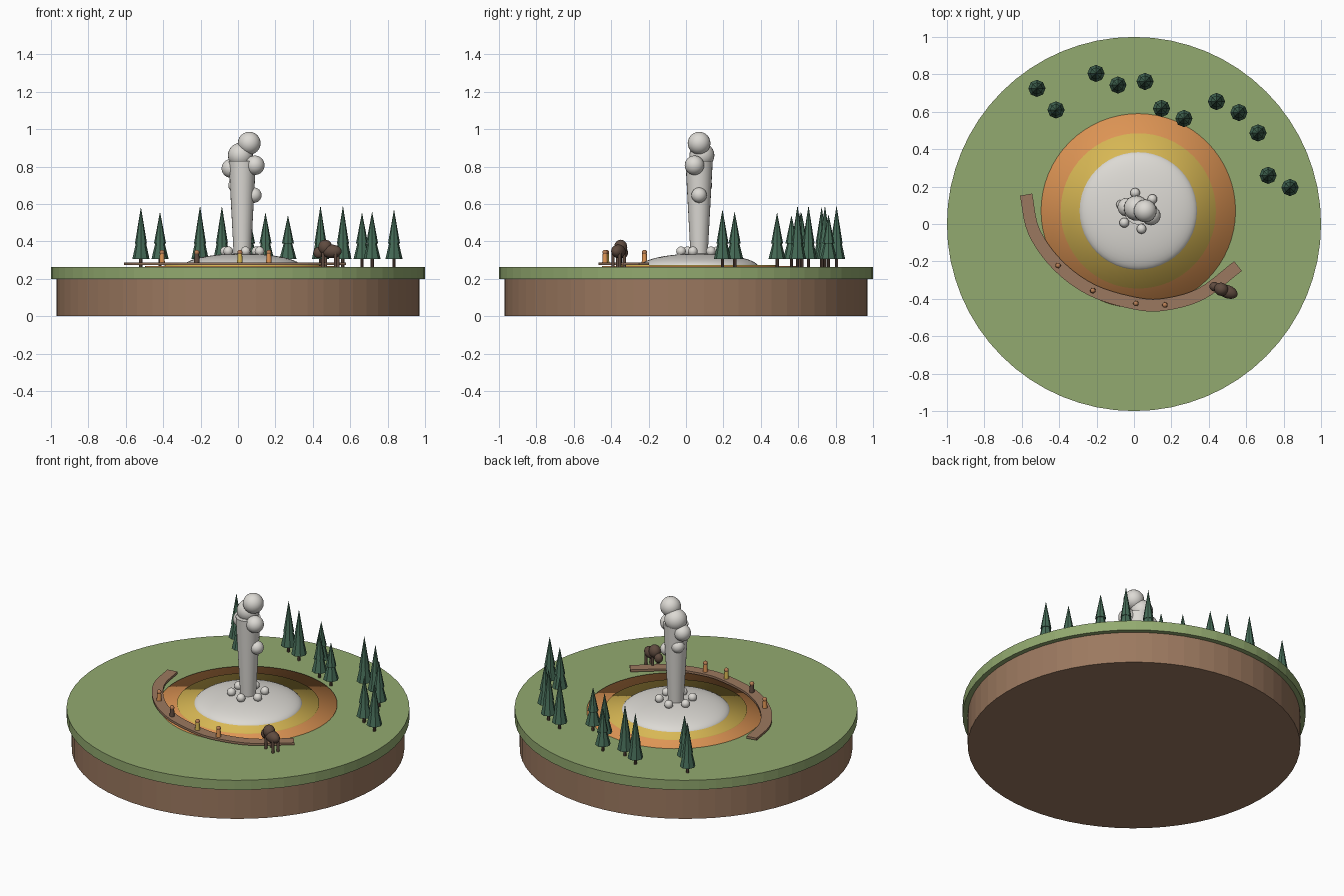
import bpy, bmesh, math
from mathutils import Vector

if "Cube" in bpy.data.objects:
    bpy.data.objects.remove(bpy.data.objects["Cube"], do_unlink=True)


def material(name, rgb):
    m = bpy.data.materials.new(name)
    m.use_nodes = True
    m.diffuse_color = (*rgb, 1)
    m.node_tree.nodes["Principled BSDF"].inputs["Base Color"].default_value = (*rgb, 1)
    return m


grass = material("grass green", (0.29, 0.40, 0.16))
earth = material("earth brown", (0.33, 0.19, 0.115))
white = material("steam white", (0.72, 0.70, 0.66))
yellow = material("mineral yellow", (0.69, 0.48, 0.09))
orange = material("mineral orange", (0.73, 0.30, 0.09))
pine = material("pine green", (0.06, 0.147, 0.095))
dark = material("dark brown", (0.115, 0.07, 0.05))
skin = material("skin tan", (0.48, 0.21, 0.09))


def finish(name, mat, smooth=None):
    ob = bpy.context.object
    ob.name = ob.data.name = name
    ob.data.materials.append(mat)
    if smooth == "all":
        bpy.ops.object.shade_smooth()
    elif smooth == "angle":
        bpy.ops.object.shade_smooth_by_angle(angle=math.radians(40))
    return ob


def cone(name, mat, x, y, z0, z1, r0, r1, sides=64, smooth=None):
    bpy.ops.mesh.primitive_cone_add(vertices=sides, radius1=r0, radius2=r1, depth=z1 - z0,
                                    location=(x, y, (z0 + z1) / 2))
    return finish(name, mat, smooth)


def ball(name, mat, loc, size, turn=0, segments=24):
    scale = size if isinstance(size, tuple) else (size,) * 3
    bpy.ops.mesh.primitive_uv_sphere_add(segments=segments, ring_count=segments // 2, radius=1,
                                         location=loc, scale=scale, rotation=(0, 0, turn))
    return finish(name, mat, "all")


# Round base
GROUND = 0.262
cone("earth_base", earth, 0, 0, 0, 0.2, 0.97, 0.97)
cone("grass_disc", grass, 0, 0, 0.2, GROUND, 1, 1)

# Mineral rings and the dome around the vent
CX, CY = 0.023, 0.07
cone("orange_ring", orange, CX, CY, 0.25, 0.268, 0.52, 0.52, smooth="all")
cone("yellow_ring", yellow, CX, CY, 0.25, 0.273, 0.415, 0.415, smooth="all")
ball("vent_dome", white, (CX, CY, GROUND), (0.318, 0.318, 0.073), segments=48)

# Water column with steam puffs
cone("water_column", white, CX, CY, 0.31, 0.83, 0.045, 0.073, 24, "angle")
for i, (x, y, z, r) in enumerate([
        (0.06, 0.07, 0.925, 0.061), (0.013, 0.085, 0.86, 0.067), (0.09, 0.045, 0.807, 0.052),
        (-0.038, 0.09, 0.79, 0.05), (0.085, 0.07, 0.647, 0.041), (-0.012, 0.1, 0.7, 0.04)]):
    ball(f"steam_puff_{i + 1}", white, (x, y, z), r)
for i in range(6):
    a = math.radians(40 + 60 * i)
    ball(f"base_puff_{i + 1}", white,
         (CX + 0.098 * math.cos(a), CY + 0.098 * math.sin(a), 0.347), 0.026, segments=16)


# Curved boardwalk: a flat strip swept along a smooth path
def spline(points, steps):
    p = [Vector(q) for q in points]
    p = [2 * p[0] - p[1]] + p + [2 * p[-1] - p[-2]]
    out = []
    for a, b, c, d in zip(p, p[1:], p[2:], p[3:]):
        for k in range(steps):
            t = k / steps
            out.append(0.5 * (2 * b + (c - a) * t + (2 * a - 5 * b + 4 * c - d) * t * t
                              + (3 * b - a - 3 * c + d) * t ** 3))
    return out + [p[-2]]


path = spline([(-0.577, 0.157), (-0.535, -0.04), (-0.406, -0.222), (-0.22, -0.356), (0.01, -0.425),
               (0.165, -0.43), (0.36, -0.373), (0.556, -0.225)], 5)
bm = bmesh.new()
rows = []
for i, p in enumerate(path):
    along = (path[min(i + 1, len(path) - 1)] - path[max(i - 1, 0)]).normalized()
    side = Vector((-along.y, along.x)) * 0.033
    rows.append([bm.verts.new((*(p + side * s), z))
                 for s, z in ((1, 0.274), (-1, 0.274), (-1, 0.288), (1, 0.288))])
for a, b in zip(rows, rows[1:]):
    for k in range(4):
        bm.faces.new((a[k], a[(k + 1) % 4], b[(k + 1) % 4], b[k]))
bm.faces.new(rows[0])
bm.faces.new(rows[-1])
bmesh.ops.recalc_face_normals(bm, faces=bm.faces)
mesh = bpy.data.meshes.new("boardwalk")
bm.to_mesh(mesh)
bm.free()
mesh.materials.append(earth)
bpy.context.collection.objects.link(bpy.data.objects.new("boardwalk", mesh))

# Visitors on the boardwalk
for i, (x, y, mat) in enumerate([(-0.406, -0.222, orange), (-0.22, -0.356, dark),
                                 (0.01, -0.425, yellow), (0.165, -0.433, orange)]):
    cone(f"visitor_body_{i + 1}", mat, x, y, 0.286, 0.334, 0.015, 0.012, 12, "angle")
    ball(f"visitor_head_{i + 1}", skin, (x, y, 0.341), 0.014, segments=12)

# Conifers: x, y and the height of the tip
for i, (x, y, top) in enumerate([
        (-0.519, 0.725, 0.585), (-0.417, 0.61, 0.56), (-0.203, 0.805, 0.592), (-0.086, 0.743, 0.59),
        (0.059, 0.762, 0.545), (0.147, 0.618, 0.555), (0.267, 0.564, 0.54), (0.441, 0.655, 0.592),
        (0.561, 0.596, 0.592), (0.663, 0.487, 0.555), (0.717, 0.26, 0.56), (0.834, 0.195, 0.572)]):
    cone(f"tree_trunk_{i + 1}", dark, x, y, GROUND, 0.315, 0.009, 0.009, 8)
    cone(f"tree_lower_{i + 1}", pine, x, y, 0.305, top - 0.07, 0.046, 0, 8)
    cone(f"tree_upper_{i + 1}", pine, x, y, 0.39, top, 0.032, 0, 8)

# Grazing animal, heading along its own x axis
turn = math.radians(159)
heading = Vector((math.cos(turn), math.sin(turn), 0))
across = Vector((-heading.y, heading.x, 0))
middle = Vector((0.5, -0.362, 0))


def spot(forward, sideways, z):
    return middle + heading * forward + across * sideways + Vector((0, 0, z))


ball("animal_body", dark, spot(0, 0, 0.347), (0.056, 0.035, 0.036), turn)
ball("animal_hump", dark, spot(0.036, 0, 0.369), (0.038, 0.035, 0.04), turn)
ball("animal_head", dark, spot(0.075, 0, 0.34), (0.027, 0.025, 0.03), turn)
for f in (-0.03, 0.042):
    for s in (-0.019, 0.019):
        x, y, _ = spot(f, s, 0)
        cone("animal_leg", dark, x, y, GROUND, 0.34, 0.009, 0.009, 10, "angle")
